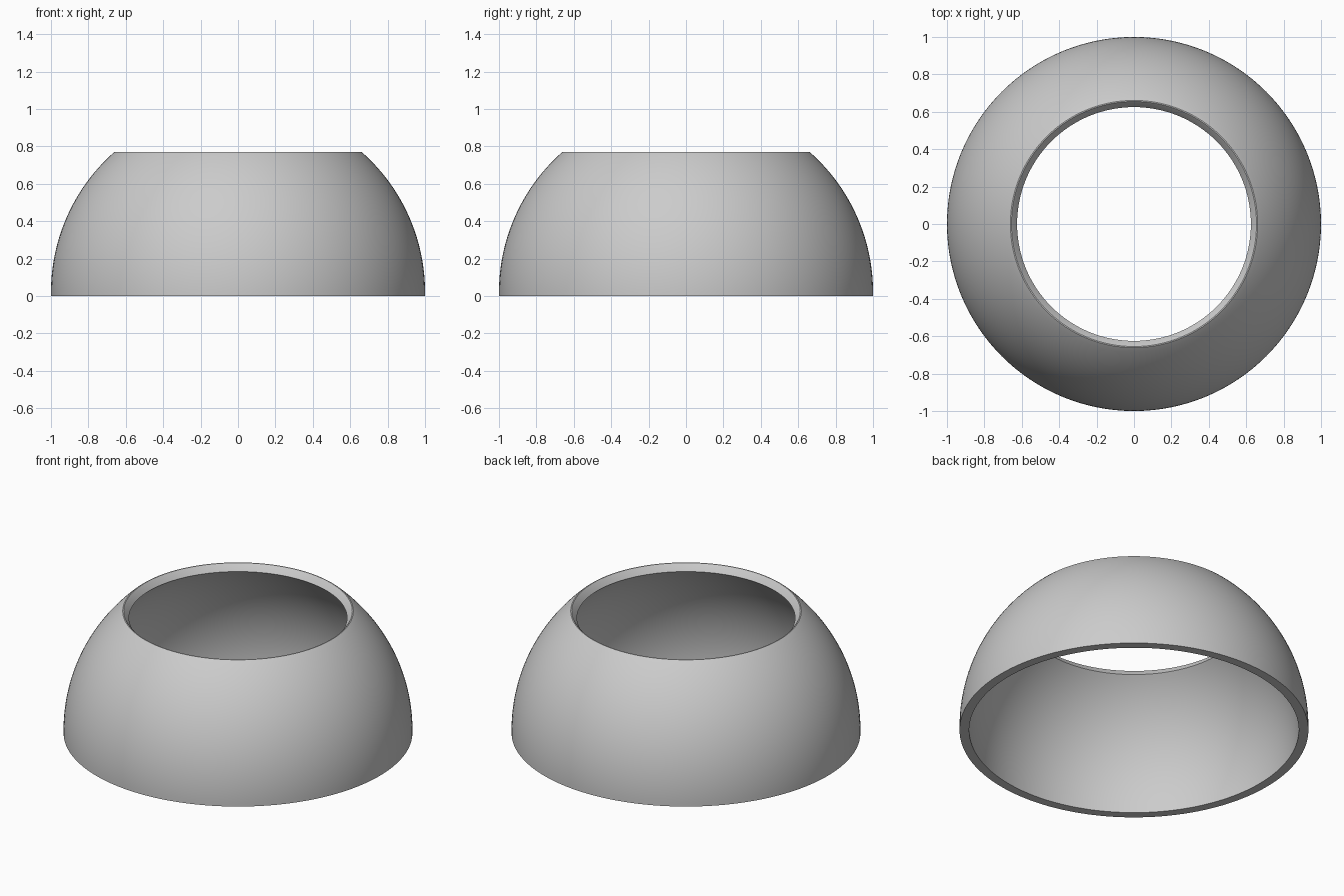
import bpy
import math

cube = bpy.data.objects.get("Cube")
if cube:
    bpy.data.objects.remove(cube, do_unlink=True)

SEGMENTS = 128
ARC_STEPS = 32
CENTRE_Z = 0.02  # centre of both spherical walls


def arc(radius, r_top):
    """Wall profile (r, z) from the floor up to the opening radius r_top."""
    start = math.asin(-CENTRE_Z / radius)
    end = math.acos(r_top / radius)
    angles = [start + (end - start) * i / ARC_STEPS for i in range(ARC_STEPS + 1)]
    return [(radius * math.cos(a), CENTRE_Z + radius * math.sin(a)) for a in angles]


# Closed cross-section: outer wall, softened lip, inner wall
lip = [(0.661, 0.77), (0.655, 0.77), (0.65, 0.765)]
profile = arc(1.0, 0.666) + lip + arc(0.945, 0.625)[::-1]

# Revolve the cross-section into a ring
count = len(profile)
verts = []
for s in range(SEGMENTS):
    a = 2 * math.pi * s / SEGMENTS
    verts += [(r * math.cos(a), r * math.sin(a), z) for r, z in profile]
faces = []
for s in range(SEGMENTS):
    here, there = s * count, (s + 1) % SEGMENTS * count
    for i in range(count):
        j = (i + 1) % count
        faces.append((here + i, there + i, there + j, here + j))

mesh = bpy.data.meshes.new("dome_shell")
mesh.from_pydata(verts, [], faces)
dome = bpy.data.objects.new("dome_shell", mesh)
bpy.context.collection.objects.link(dome)

# Plain grey finish
grey = bpy.data.materials.new("light_grey")
grey.use_nodes = True
colour = (0.6, 0.6, 0.6, 1)
grey.diffuse_color = colour
grey.node_tree.nodes["Principled BSDF"].inputs["Base Color"].default_value = colour
mesh.materials.append(grey)

# Smooth walls with crisp rims
bpy.context.view_layer.objects.active = dome
dome.select_set(True)
bpy.ops.object.shade_smooth_by_angle(angle=math.radians(30))
